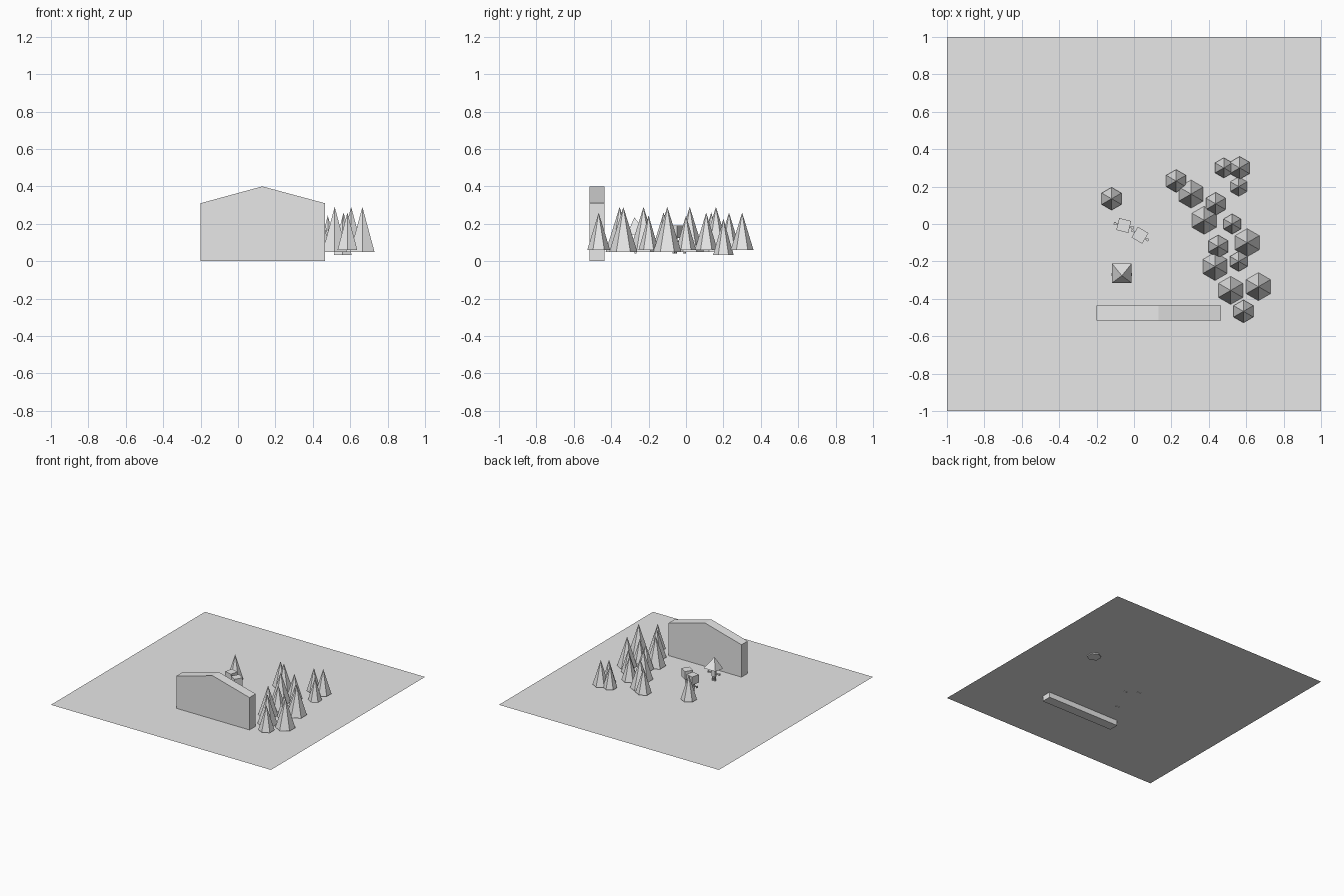
import bpy, math
from mathutils import Matrix, Vector

if "Cube" in bpy.data.objects:
    bpy.data.objects.remove(bpy.data.objects["Cube"])

GROUND = 0.044
grey = bpy.data.materials.new("light_grey")
grey.diffuse_color = (0.8, 0.8, 0.8, 1)
grey.use_nodes = True
grey.node_tree.nodes["Principled BSDF"].inputs["Base Color"].default_value = grey.diffuse_color


def finish(name):
    ob = bpy.context.object
    ob.name = name
    ob.data.materials.append(grey)
    return ob


def box(name, size, loc, rot=0.0):
    bpy.ops.mesh.primitive_cube_add(size=1, location=loc, rotation=(0, 0, rot))
    ob = finish(name)
    ob.scale = size
    return ob


def cone(name, sides, r, base, height, x, y, rot=(0, 0, 0)):
    bpy.ops.mesh.primitive_cone_add(vertices=sides, radius1=r, radius2=0, depth=height,
                                    location=(x, y, base + height / 2), rotation=rot)
    return finish(name)


# Ground sheet
bpy.ops.mesh.primitive_plane_add(size=2, location=(0, 0, GROUND))
finish("ground_sheet")

# Gabled wall: profile extruded in depth
profile = [(-0.20, 0), (0.465, 0), (0.465, 0.31), (0.13, 0.40), (-0.20, 0.31)]
n = len(profile)
verts = [(x, y, z) for y in (-0.515, -0.435) for x, z in profile]
faces = [tuple(range(n)), tuple(reversed(range(n, 2 * n)))]
faces += [(i, i + n, (i + 1) % n + n, (i + 1) % n) for i in range(n)]
mesh = bpy.data.meshes.new("gabled_wall")
mesh.from_pydata(verts, [], faces)
mesh.materials.append(grey)
bpy.context.collection.objects.link(bpy.data.objects.new("gabled_wall", mesh))

# Six-sided trees in three sizes: radius, base height, height
SIZES = {"large": (0.075, 0.05, 0.24), "medium": (0.061, 0.06, 0.20),
         "small": (0.054, 0.06, 0.185), "sunk": (0.055, 0.033, 0.195)}
TREES = {
    "large": [(0.305, 0.16), (0.375, 0.02), (0.605, -0.10), (0.433, -0.227),
              (0.517, -0.355), (0.665, -0.335)],
    "medium": [(-0.12, 0.135), (0.225, 0.23), (0.565, 0.30), (0.437, 0.108),
               (0.45, -0.12), (0.585, -0.467)],
    "small": [(0.48, 0.30), (0.525, 0.0), (0.56, -0.20)],
    "sunk": [(0.56, 0.20)],
}
for kind, spots in TREES.items():
    r, base, h = SIZES[kind]
    for i, (x, y) in enumerate(spots):
        cone(f"{kind}_tree_{i}", 6, r, base, h, x, y)


# Little figures: legs, torso, arms and hands, with a block or pointed head
def figure(name, x, y, angle, pointed=False):
    turn = Matrix.Rotation(angle, 3, 'Z')

    def part(label, size, loc):
        p = turn @ Vector(loc) + Vector((x, y, 0))
        box(f"{name}_{label}", size, p, angle)

    part("torso", (0.03, 0.018, 0.05), (0, 0, 0.104))
    for side, s in (("left", -1), ("right", 1)):
        part(side + "_leg", (0.009, 0.010, 0.045), (s * 0.010, 0, 0.0625))
        part(side + "_arm", (0.035, 0.008, 0.008), (s * 0.030, 0, 0.105))
        part(side + "_hand", (0.010, 0.014, 0.014), (s * 0.049, 0, 0.105))
    if pointed:
        cone(name + "_pointed_head", 4, 0.074, 0.145, 0.09, x, y,
             (math.radians(8), 0, angle)).data.transform(Matrix.Rotation(math.pi / 4, 4, 'Z'))
    else:
        part("block_head", (0.066, 0.066, 0.066), (0, 0, 0.158))


figure("first_figure", -0.055, -0.008, math.radians(-14))
figure("second_figure", 0.032, -0.06, math.radians(-31))
figure("third_figure", -0.065, -0.27, 0, pointed=True)
